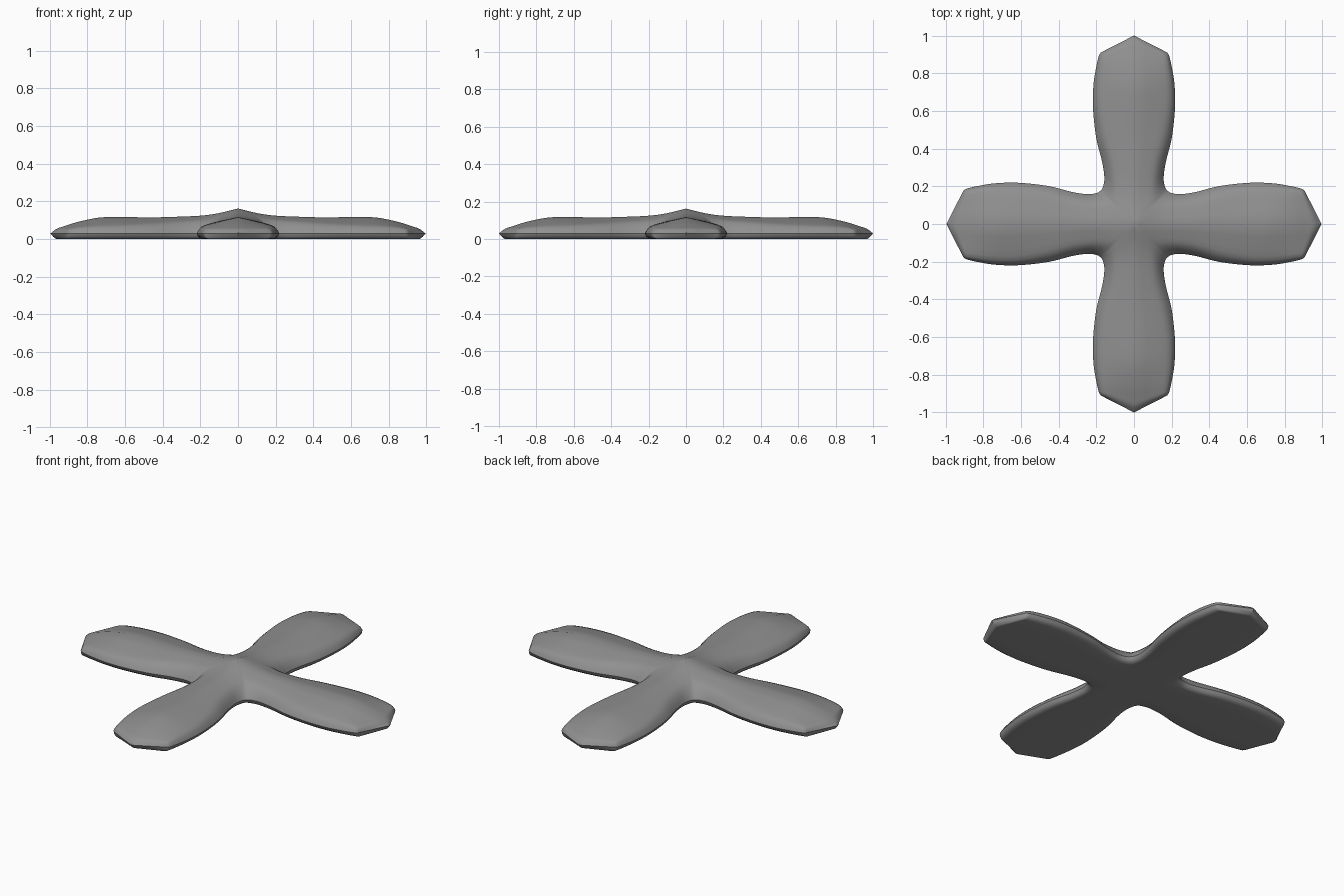
import bpy, bmesh, math

if "Cube" in bpy.data.objects:
    bpy.data.objects.remove(bpy.data.objects["Cube"])

# Half-arm stations: ridge x, edge x, edge y, ridge z, shoulder z, shoulder fraction
STATIONS = [
    (0.00, 0.178, 0.178, 0.162, 0.108, 0.64),
    (0.10, 0.198, 0.165, 0.138, 0.102, 0.65),
    (0.19, 0.245, 0.158, 0.125, 0.096, 0.68),
    (0.31, 0.33, 0.170, 0.119, 0.090, 0.70),
    (0.46, 0.46, 0.202, 0.115, 0.081, 0.77),
    (0.62, 0.62, 0.219, 0.117, 0.072, 0.85),
    (0.74, 0.74, 0.216, 0.114, 0.068, 0.87),
    (0.85, 0.825, 0.203, 0.092, 0.064, 0.88),
    (0.925, 0.872, 0.193, 0.069, 0.058, 0.89),
    (0.968, 0.896, 0.186, 0.054, 0.050, 0.90),
    (1.00, 0.910, 0.177, 0.030, 0.030, 0.90),
]
EDGE_Z = 0.030
SUB = 4


def catmull(a, b, c, d, t):
    return tuple(0.5 * (2 * q + (r - p) * t + (2 * p - 5 * q + 4 * r - s) * t * t
                        + (3 * q - p - 3 * r + s) * t ** 3)
                 for p, q, r, s in zip(a, b, c, d))


def smooth_stations():
    s0, s1 = STATIONS[0], STATIONS[1]
    before = (-s1[0], s1[2], s1[1], 2 * s0[3] - s1[3], s1[4], s1[5])
    after = tuple(2 * a - b for a, b in zip(STATIONS[-1], STATIONS[-2]))
    pts = [before] + STATIONS + [after]
    out = []
    for i in range(1, len(pts) - 2):
        for k in range(SUB):
            out.append(catmull(*pts[i - 1:i + 3], k / SUB))
    return out + [STATIONS[-1]]


def section(st, last):
    """Half section from the ridge over the rim to the underside."""
    rx, ex, ey, h, zs, fs = st
    rim = 1 - fs
    prof = [(0, h), (fs * 0.35, h + (zs - h) * 0.31), (fs * 0.7, h + (zs - h) * 0.65),
            (fs * 0.9, h + (zs - h) * 0.88), (fs + rim * 0.15, zs - (zs - EDGE_Z) * 0.10),
            (fs + rim * 0.5, zs - (zs - EDGE_Z) * 0.38),
            (fs + rim * 0.82, zs - (zs - EDGE_Z) * 0.72), (1, EDGE_Z)]
    # underside curves up to the edge line near the tip
    low = EDGE_Z * max(0, 1 - (1 - rx) / 0.034) ** 1.6
    under = [(0.97, max(0.014, low)), (0.91, max(0.004, low)), (0.83, low), (0.45, low), (0, low)]
    if last:
        prof = [(f, EDGE_Z) for f, z in prof]
        under = []
    return [(rx + (ex - rx) * f, ey * f, z) for f, z in prof + under]


bm = bmesh.new()
stations = smooth_stations()
for quarter in range(4):
    c, s = round(math.cos(quarter * math.pi / 2)), round(math.sin(quarter * math.pi / 2))
    for side in (1, -1):
        def place(points):
            return [bm.verts.new(((x * c - y * side * s) * 0.995, x * s + y * side * c, z))
                    for x, y, z in points]
        rows = [place(section(st, False)) for st in stations[:-1]]
        # underside of the tip shares the same edge line
        tip = place(section(stations[-1], True))
        rows.append(tip + [tip[6], tip[5], tip[4], tip[2], tip[0]])
        for a, b in zip(rows, rows[1:]):
            for j in range(len(a) - 1):
                loop = [a[j], a[j + 1], b[j + 1], b[j]]
                bm.faces.new(loop if side == 1 else loop[::-1])
bmesh.ops.remove_doubles(bm, verts=bm.verts, dist=0.0005)
bmesh.ops.recalc_face_normals(bm, faces=bm.faces)

mesh = bpy.data.meshes.new("four_arm_cross")
bm.to_mesh(mesh)
bm.free()
cross = bpy.data.objects.new("four_arm_cross", mesh)
bpy.context.collection.objects.link(cross)

# Dark grey finish
grey = bpy.data.materials.new("dark_grey")
grey.diffuse_color = (0.28, 0.28, 0.28, 1)
grey.use_nodes = True
grey.node_tree.nodes["Principled BSDF"].inputs["Base Color"].default_value = grey.diffuse_color
mesh.materials.append(grey)

bpy.context.view_layer.objects.active = cross
cross.select_set(True)
bpy.ops.object.shade_smooth_by_angle(angle=math.radians(35))
